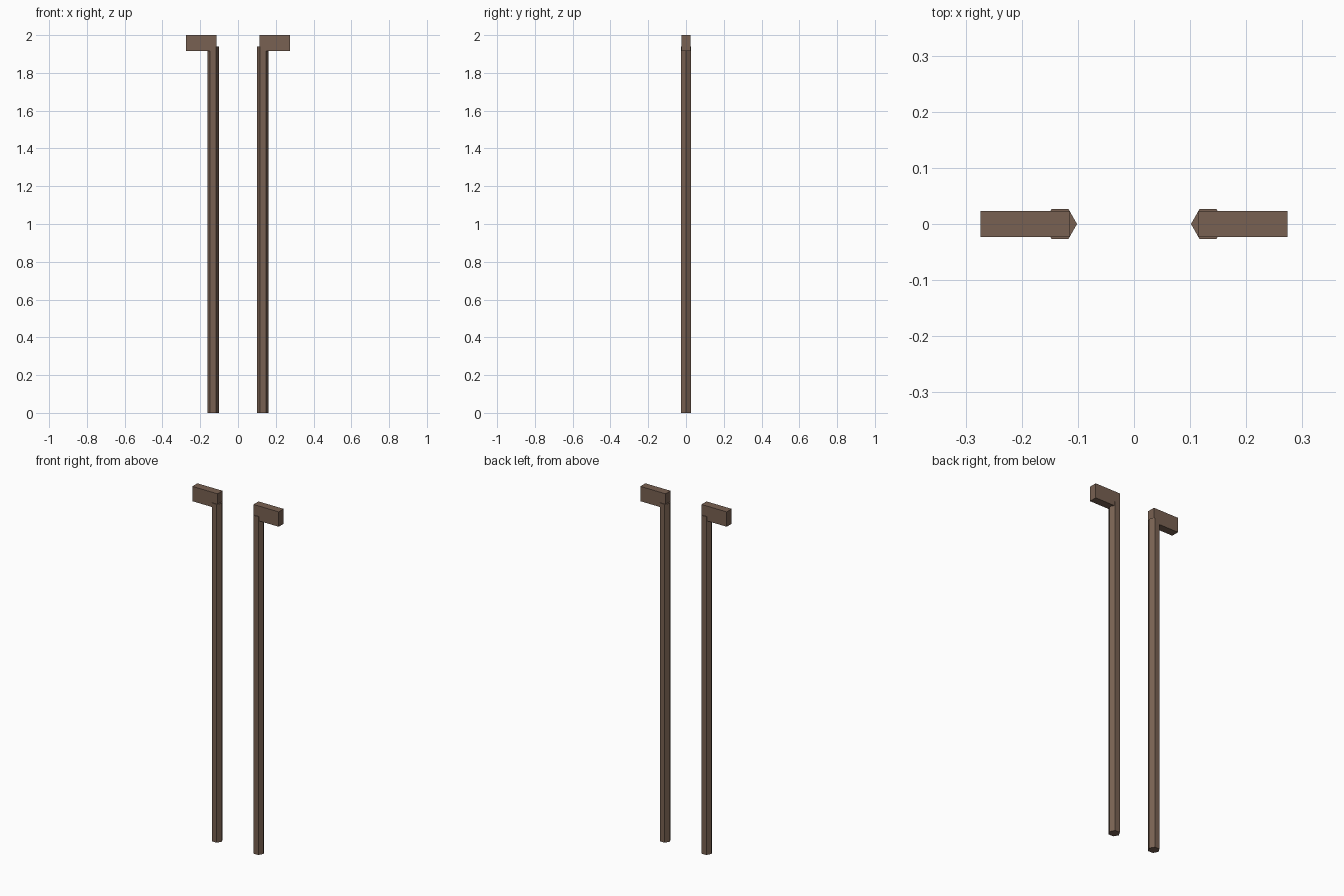
import bpy

if "Cube" in bpy.data.objects:
    bpy.data.objects.remove(bpy.data.objects["Cube"])

brown = bpy.data.materials.new("brown_wood")
brown.diffuse_color = (0.19, 0.12, 0.085, 1)
brown.use_nodes = True
brown.node_tree.nodes["Principled BSDF"].inputs["Base Color"].default_value = brown.diffuse_color

POLE_X, POLE_R, POLE_H = 0.132, 0.0305, 1.94


def finish(obj, name):
    obj.name = name
    obj.data.materials.append(brown)
    bpy.ops.object.transform_apply(location=False, rotation=True, scale=True)


for side, s in (("left", -1), ("right", 1)):
    # hexagonal upright, one corner pointing inwards along x
    bpy.ops.mesh.primitive_cylinder_add(
        vertices=6, radius=POLE_R, depth=POLE_H,
        location=(s * POLE_X, 0, POLE_H / 2), rotation=(0, 0, 0))
    pole = bpy.context.object
    # turn so that a corner lies on the x axis
    if max(abs(v.co.x) for v in pole.data.vertices) < POLE_R * 0.95:
        pole.rotation_euler.z = 0.5235988
    finish(pole, side + "_pole")

    # rectangular handle block reaching outwards at the top
    x0, x1, z0, z1 = 0.114, 0.274, 1.915, 2.0
    bpy.ops.mesh.primitive_cube_add(
        size=1, location=(s * (x0 + x1) / 2, 0, (z0 + z1) / 2))
    block = bpy.context.object
    block.scale = (x1 - x0, 0.0455, z1 - z0)
    finish(block, side + "_handle")
